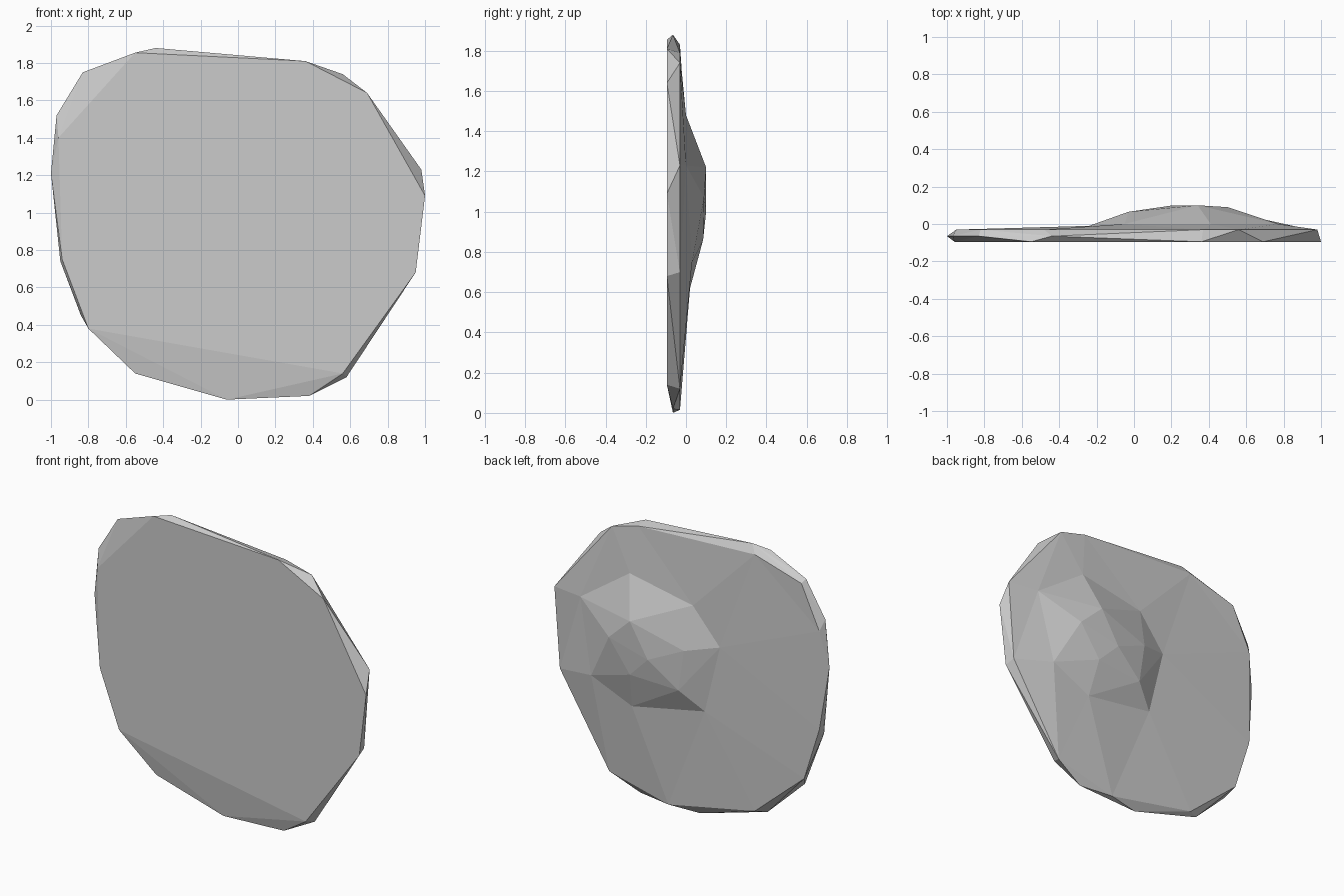
import bpy
import bmesh
from mathutils import Vector
from mathutils.geometry import delaunay_2d_cdt

cube = bpy.data.objects.get("Cube")
if cube:
    bpy.data.objects.remove(cube)

FRONT_Y, MID_Y, BACK_Y = -0.095, -0.065, -0.03

# Outlines as (x, z): flat front, widest edge, back rim
front = [(-.55, 1.855), (.36, 1.81), (.69, 1.64), (1, 1.09), (.95, .68),
         (.56, .14), (-.8, .38), (-.94, .75), (-.96, 1.4)]
middle = [(-.44, 1.88), (-.83, 1.75), (-.97, 1.52), (-1, 1.21), (-.95, .74),
          (-.55, .14), (-.06, 0), (.38, .02), (.76, .41)]
back = [(.56, 1.74), (.98, 1.23), (.94, .7), (.58, .12), (.15, .015), (-.48, .14),
        (-.84, .45), (-.95, .8), (-.95, 1.45), (-.82, 1.73), (-.48, 1.83), (.37, 1.79)]

# Raised mound on the back as (x, y, z)
mound = [(.41, 0, 1.48), (.77, 0, 1.23), (.34, .1, 1.22), (-.05, 0, 1.39),
         (-.24, -.01, 1.16), (-.03, .065, 1.11), (.5, .09, 1.07), (.21, .1, 1),
         (.67, .03, .75), (.35, .085, .86), (.01, .065, .84), (-.13, -.01, .71),
         (.38, .02, .62)]

bm = bmesh.new()


def ring(points, y):
    return [bm.verts.new((x, y, z)) for x, z in points]


# Slab body, with its back left open
rim = ring(back, BACK_Y)
bmesh.ops.convex_hull(bm, input=ring(front, FRONT_Y) + ring(middle, MID_Y) + rim)
cap = [f for f in bm.faces if all(v in rim for v in f.verts)]
bmesh.ops.delete(bm, geom=cap, context='FACES_ONLY')

# Faceted back surface, from the rim over the mound
surface = rim + [bm.verts.new(p) for p in mound]
flat = [Vector((v.co.x, v.co.z)) for v in surface]
_, _, triangles, origins, _, _ = delaunay_2d_cdt(flat, [], [list(range(len(rim)))], 1, 1e-5)
for tri in triangles:
    corners = [surface[origins[i][0]] for i in tri]
    if not bm.faces.get(corners):
        bm.faces.new(corners)

loose = [v for v in bm.verts if not v.link_faces]
bmesh.ops.delete(bm, geom=loose, context='VERTS')
bmesh.ops.recalc_face_normals(bm, faces=bm.faces)

mesh = bpy.data.meshes.new("rock_slab")
bm.to_mesh(mesh)
bm.free()

# Plain stone colour
stone = bpy.data.materials.new("stone_grey")
stone.use_nodes = True
colour = (.6, .6, .6, 1)
stone.diffuse_color = colour
stone.node_tree.nodes["Principled BSDF"].inputs["Base Color"].default_value = colour
mesh.materials.append(stone)

bpy.context.scene.collection.objects.link(bpy.data.objects.new("rock_slab", mesh))
